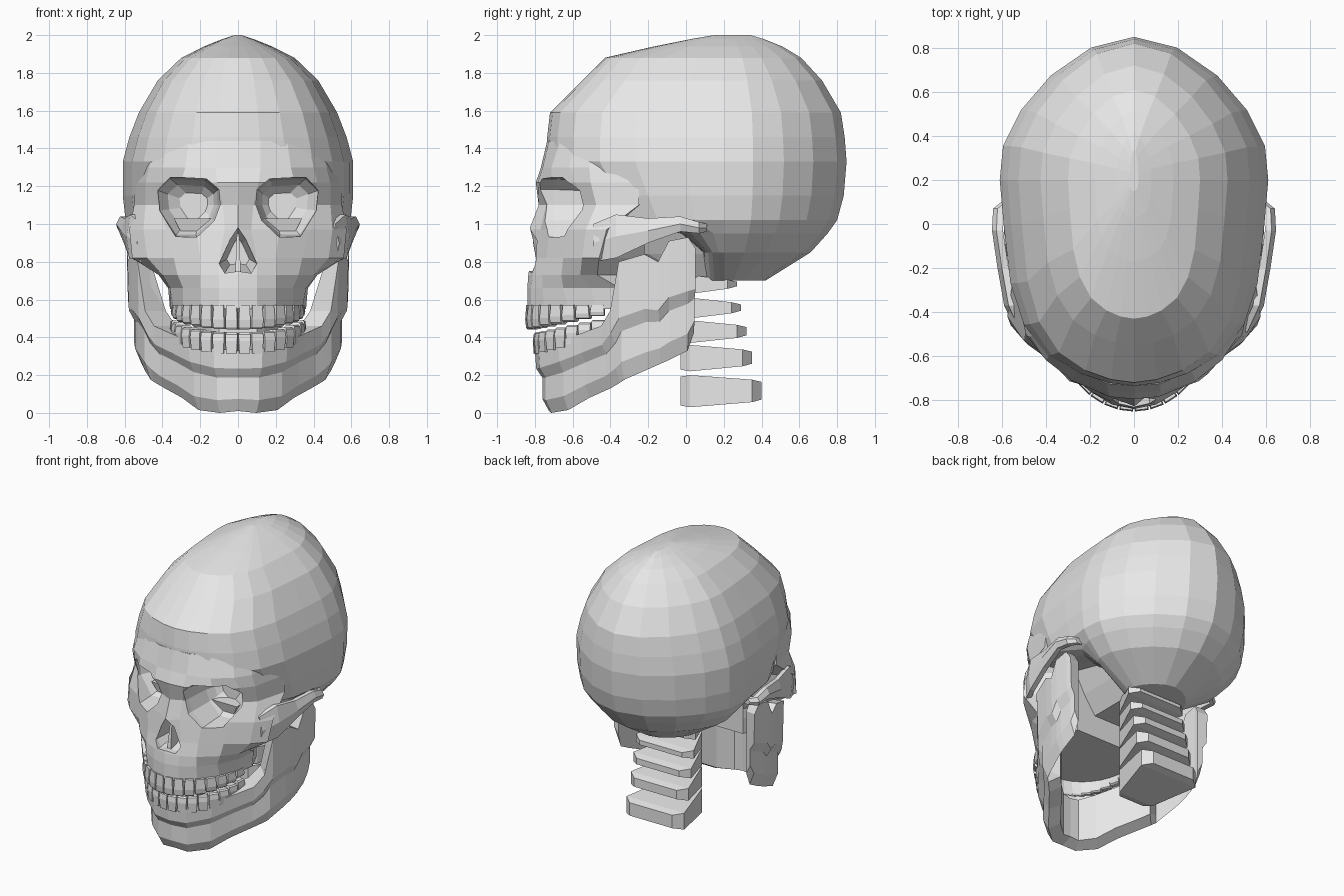
import bpy
import bmesh
import math
from mathutils import Vector

if "Cube" in bpy.data.objects:
    bpy.data.objects.remove(bpy.data.objects["Cube"])

bone = bpy.data.materials.new("bone_grey")
bone.use_nodes = True
bone.diffuse_color = (0.8, 0.8, 0.8, 1)
bone.node_tree.nodes["Principled BSDF"].inputs["Base Color"].default_value = (0.8, 0.8, 0.8, 1)


def loft(bm, rings):
    """Skin a list of equally long closed rings and cap both ends."""
    rows = [[bm.verts.new(p) for p in ring] for ring in rings]
    count = len(rows[0])
    for a, b in zip(rows, rows[1:]):
        for i in range(count):
            j = (i + 1) % count
            bm.faces.new((a[i], a[j], b[j], b[i]))
    bm.faces.new(rows[0][::-1])
    bm.faces.new(rows[-1])


def finish(name, bm):
    bmesh.ops.recalc_face_normals(bm, faces=bm.faces[:])
    mesh = bpy.data.meshes.new(name)
    bm.to_mesh(mesh)
    bm.free()
    mesh.materials.append(bone)
    obj = bpy.data.objects.new(name, mesh)
    bpy.context.collection.objects.link(obj)
    return obj


def lofted(name, rings):
    bm = bmesh.new()
    loft(bm, rings)
    return finish(name, bm)


def mirrored(half):
    """Close a half outline by reflecting it across x = 0."""
    return half + [(-x, y) for x, y in reversed(half) if x > 1e-6]


def combine(target, tool, operation):
    tool.hide_render = True
    mod = target.modifiers.new(operation, 'BOOLEAN')
    mod.operation = operation
    mod.solver = 'EXACT'
    mod.object = tool
    bpy.context.view_layer.objects.active = target
    bpy.ops.object.modifier_apply(modifier=mod.name)
    bpy.data.objects.remove(tool)


# Cranium: one half outline scaled per level (height, front, back, half width)
OUTLINE = [(0, -1), (.2, -.985), (.42, -.94), (.65, -.85), (.82, -.7), (.92, -.5), (.97, -.22),
           (1, 0), (.975, .24), (.84, .49), (.62, .73), (.32, .925), (0, 1)]
LEVELS = [(.7, .1, .42, .22), (.85, .08, .66, .46), (.95, -.05, .75, .55), (1.02, -.5, .8, .595),
          (1.15, -.6, .835, .61), (1.33, -.738, .85, .61), (1.46, -.735, .84, .575), (1.59, -.72, .82, .525),
          (1.76, -.55, .72, .425), (1.88, -.43, .61, .3), (1.94, -.17, .51, .18), (1.98, .03, .41, .08),
          (2, .15, .34, .02)]
MID = .2
cranium_rings = []
for z, front, back, width in LEVELS:
    half = [(u * width, MID + v * ((MID - front) if v < 0 else (back - MID))) for u, v in OUTLINE]
    cranium_rings.append([(x, y, z) for x, y in mirrored(half)])
skull = lofted("skull", cranium_rings)

# Face: brow, cheekbones and upper jaw, from the gum line up to the forehead
FACE_X = {
    .55: (0, .1, .2, .29, .34, .36),
    .66: (0, .1, .2, .29, .36, .37),
    .73: (0, .1, .2, .32, .4, .42),
    .82: (0, .1, .2, .34, .48, .56),
    .97: (0, .07, .22, .38, .5, .575),
    1.1: (0, .08, .25, .42, .49, .55),
    1.22: (0, .11, .3, .42, .49, .545),
    1.3: (0, .12, .28, .4, .47, .54),
    1.44: (0, .12, .26, .37, .44, .5),
}
FACE_Y = [
    (.84, .82, .75, .62, .48, .35),
    (.84, .82, .76, .65, .5, .35),
    (.835, .81, .76, .66, .56, .47),
    (.82, .79, .74, .65, .55, .46),
    (.83, .77, .72, .61, .53, .42),
    (.78, .74, .7, .54, .475, .25),
    (.795, .785, .715, .585, .505, .25),
    (.768, .758, .712, .618, .512, .25),
    (.735, .725, .665, .58, .48, .25),
]
face_rings = []
for (z, xs), ys in zip(FACE_X.items(), FACE_Y):
    half = [(x, -y) for x, y in zip(xs, ys)] + [(.3, -.22)]
    face_rings.append([(x, y, z) for x, y in mirrored(half)])
combine(skull, lofted("face", face_rings), 'UNION')


def cavity(name, outline, centre, steps, side=1):
    """Tapered cutter running back from the face; steps are (y, scale, inward shift)."""
    cx, cz = centre
    return lofted(name, [[(side * (cx - shift + (x - cx) * s), y, cz + (z - cz) * s) for x, z in outline]
                         for y, s, shift in steps])


# Eye sockets and nose opening
SOCKET = [(.1, 1.1), (.105, 1.18), (.17, 1.235), (.36, 1.245), (.43, 1.18),
          (.42, 1.07), (.33, .935), (.22, .935), (.13, 1.02)]
for side in (1, -1):
    cutter = cavity("socket_cutter", SOCKET, (.265, 1.1),
                    [(-1, 1.03, 0), (-.7, 1.03, 0), (-.52, .95, 0), (-.45, .74, .015), (-.41, .45, .03)], side)
    combine(skull, cutter, 'DIFFERENCE')
NOSE = mirrored([(0, .98), (.04, .92), (.1, .79), (.07, .74), (0, .75)])
combine(skull, cavity("nose_cutter", NOSE, (0, .85), [(-1, 1, 0), (-.78, 1, 0), (-.62, .6, 0)]), 'DIFFERENCE')


def rect(x, y0, y1, z):
    return [(-x, y0, z), (x, y0, z), (x, y1, z), (-x, y1, z)]


lofted("nose_septum", [rect(.015, -.79, -.6, .73), rect(.006, -.76, -.6, .95)])
lofted("skull_base", [rect(.15, -.4, .14, .71), rect(.24, -.45, .14, .84), rect(.34, -.5, .14, 1.03)])

# Cheek arches: (outer x, y, bottom, top)
ARCH = [(.535, -.49, .8, 1.0), (.59, -.37, .82, 1.05), (.62, -.2, .9, 1.03),
        (.645, -.03, .96, 1.04), (.64, .07, .95, 1.01), (.59, .11, .96, 1.0)]
for side, label in ((1, "left"), (-1, "right")):
    lofted(label + "_cheek_arch",
           [[(side * (x - .05), y, low), (side * (x - .015), y, low), (side * x, y, (low + high) / 2),
             (side * (x - .02), y, high), (side * (x - .05), y, high)] for x, y, low, high in ARCH])

# Lower jaw: (x, y, bottom, top) from the chin round to the hinge
JAW = [(0, -.755, .01, .33), (.11, -.74, 0, .34), (.23, -.645, .015, .38), (.32, -.53, .08, .42),
       (.41, -.42, .13, .46), (.46, -.37, .16, .54), (.49, -.34, .175, .8), (.525, -.21, .23, .84),
       (.54, -.14, .26, .8), (.545, -.09, .28, .91), (.545, .01, .33, .93), (.54, .045, .42, .87)]
SWELL = [(0, -.03), (.2, .005), (.55, .005), (.7, .038), (1, .045)]
jaw_half = []
for i, (x, y, low, high) in enumerate(JAW):
    here = Vector((x, y))
    after = Vector(JAW[min(i + 1, len(JAW) - 1)][:2])
    before = Vector(JAW[i - 1][:2]) if i else Vector((-after.x, after.y))
    along = (after - before).normalized()
    out = Vector((along.y, -along.x))
    body = high < .6
    thick = .11 if body else .03
    outer = [(t if body or t == 1 else t * .75, o) for t, o in SWELL]
    section = outer + [(1, -thick), (.5, -thick), (.1, -thick)]
    jaw_half.append([(*(here + out * o), low + (high - low) * t) for t, o in section])
jaw_other = [[(-x, y, z) for x, y, z in ring] for ring in reversed(jaw_half[1:])]
lofted("lower_jaw", jaw_other + jaw_half)


def tooth_row(name, width, depth, root, tip, root_rise, tip_rise, per_side=8):
    """Small tapered blocks set along half an ellipse."""
    bm = bmesh.new()
    for side in (1, -1):
        for i in range(per_side):
            a = (i + .5) / per_side * math.pi / 2
            centre = Vector((width * math.sin(a), -.43 - depth * math.cos(a)))
            along = Vector((width * math.cos(a), depth * math.sin(a))) * (math.pi / 4 / per_side)
            out = Vector((along.y, -along.x)).normalized() * .035
            back = 1 - math.cos(a)
            z0, z1 = root + root_rise * back, tip + tip_rise * back
            rings = []
            for t, wide, deep in ((0, .85, .85), (.6, .99, 1), (.92, .98, .85), (1, .85, .6)):
                corners = [centre + along * wide * u + out * deep * v
                           for u, v in ((-1, -1), (1, -1), (1, 1), (-1, 1))]
                rings.append([(side * c.x, c.y, z0 + (z1 - z0) * t) for c in corners])
            loft(bm, rings)
    finish(name, bm)


tooth_row("upper_teeth", .32, .385, .57, .44, 0, .08)
tooth_row("lower_teeth", .325, .345, .31, .425, .1, .075)

# Neck bones: wedges that widen to the back (front bottom, front top, back reach)
NECK = [(.63, .73, .27), (.5, .61, .29), (.37, .49, .32), (.22, .36, .35), (.03, .2, .4)]
for number, (low, high, reach) in enumerate(NECK, 1):
    rings = []
    for y, half, trim in ((-.03, .1, .01), (.02, .14, 0), (reach - .05, .23, .03), (reach, .17, .045)):
        z0, z1 = low + trim * .9, high - trim * .8
        rings.append([(-half, y, z0), (half, y, z0), (half, y, z1), (-half, y, z1)])
    lofted("neck_bone_%d" % number, rings)
